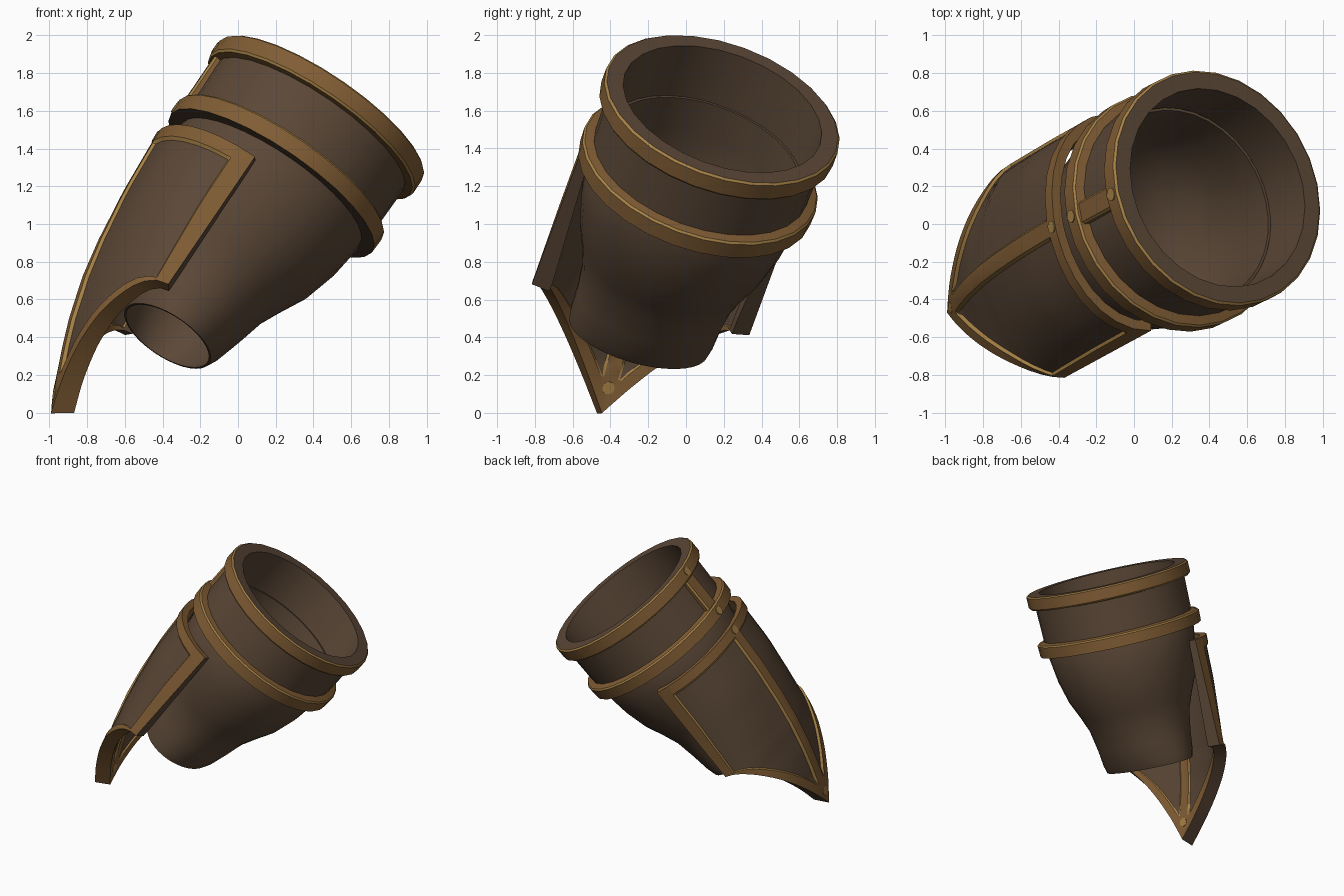
import bpy, bmesh, math
from mathutils import Vector

if "Cube" in bpy.data.objects:
    bpy.data.objects.remove(bpy.data.objects["Cube"])

# Local frame: u = ridge direction, v = sideways, a = tube axis; origin at the rim centre
a = Vector((0.537, 0.292, 0.79)).normalized()
v_ax = a.cross(Vector((-0.82, -0.03, 0.57))).normalized()
u_ax = v_ax.cross(a)
C = Vector((0.443, 0.193, 1.608))


def P(u, v, t):
    return C + u_ax * u + v_ax * v + a * t


def material(name, col):
    m = bpy.data.materials.new(name)
    m.diffuse_color = (*col, 1)
    m.use_nodes = True
    m.node_tree.nodes["Principled BSDF"].inputs["Base Color"].default_value = m.diffuse_color
    return m


MATS = [material("dark_leather", (0.105, 0.064, 0.038)),
        material("bronze_trim", (0.22, 0.11, 0.035)),
        material("worn_gold", (0.38, 0.22, 0.06))]
BROWN, BRONZE, GOLD = 0, 1, 2


def finish(name, bm, angle=35):
    bmesh.ops.remove_doubles(bm, verts=bm.verts, dist=0.0008)
    bmesh.ops.recalc_face_normals(bm, faces=bm.faces)
    me = bpy.data.meshes.new(name)
    bm.to_mesh(me)
    bm.free()
    for m in MATS:
        me.materials.append(m)
    ob = bpy.data.objects.new(name, me)
    bpy.context.collection.objects.link(ob)
    bpy.ops.object.select_all(action='DESELECT')
    ob.select_set(True)
    bpy.context.view_layer.objects.active = ob
    bpy.ops.object.shade_smooth_by_angle(angle=math.radians(angle))
    return ob


def lathe(name, prof, n):
    """Closed profile of (radius u, radius v, t, material of next segment)."""
    bm = bmesh.new()
    rings = []
    for ru, rv, t, _ in prof:
        rings.append([bm.verts.new(P(ru * math.cos(2 * math.pi * i / n),
                                     rv * math.sin(2 * math.pi * i / n), t)) for i in range(n)])
    for k, p in enumerate(prof):
        r0, r1 = rings[k], rings[(k + 1) % len(prof)]
        for i in range(n):
            j = (i + 1) % n
            f = bm.faces.new((r0[i], r0[j], r1[j], r1[i]))
            f.material_index = p[3]
    return finish(name, bm)


# Upper cuff with two raised bands
cuff = [(0.55, 0, BROWN), (0.64, 0, GOLD), (0.652, -0.010, BRONZE), (0.652, -0.098, GOLD),
        (0.642, -0.11, BRONZE), (0.600, -0.115, BROWN), (0.594, -0.385, BRONZE),
        (0.642, -0.395, GOLD), (0.652, -0.406, BRONZE), (0.648, -0.495, BROWN), (0.55, -0.50, BROWN)]
lathe("upper_cuff", [(r, r, t, m) for r, t, m in cuff], 28)

# Lower sleeve, narrowing to a flattened oval
outer = [(0.545, 0.545, -0.33), (0.575, 0.588, -0.53), (0.55, 0.56, -0.72), (0.50, 0.515, -0.90),
         (0.43, 0.46, -1.04), (0.375, 0.42, -1.16), (0.335, 0.40, -1.32), (0.295, 0.395, -1.46),
         (0.265, 0.385, -1.52)]
inner = [(min(ru - 0.012, 0.53), min(rv - 0.012, 0.53), t) for ru, rv, t in reversed(outer)]
lathe("lower_sleeve", [(*p, BROWN) for p in outer + inner], 36)

# Pointed arm plate
RIDGE = [(-0.61, 0.65), (-1.0, 0.625), (-1.3, 0.59), (-1.52, 0.55), (-1.75, 0.485),
         (-1.9, 0.43), (-2.08, 0.355), (-2.24, 0.28)]
T_TOP, T_COR, T_TIP = -0.61, -1.465, -2.24
R_SIDE, A_MAX, SQUASH = 0.602, 1.30, 1.2
V_MAX = R_SIDE


def ridge(t):
    for (t0, r0), (t1, r1) in zip(RIDGE, RIDGE[1:]):
        if t >= t1 - 1e-6:
            return r0 + (r1 - r0) * (t - t0) / (t1 - t0)
    return RIDGE[-1][1]


def ramp(t, t0, t1):
    return min(max((t - t0) / (t1 - t0), 0), 1)


def plate_point(t, ang, depth):
    v = R_SIDE * math.sin(ang * SQUASH)
    f = (math.cos(ang) - math.cos(A_MAX)) / (1 - math.cos(A_MAX))
    k = 0.55 * ramp(t, -1.0, -1.6)                       # more keeled towards the tip
    f = f * (1 - k) + (1 - abs(ang) / A_MAX) * k
    u = 0.17 + (ridge(t) - 0.17) * f
    return P(u - depth * math.cos(ang), v - depth * math.sin(ang),
             t + depth * 0.75 * ramp(t, T_COR, T_TIP))


N_PANEL = 6


def half_columns(t):
    """Angles: ridge strip, gold line, panel, gold line, edge strip."""
    s = 1 - ramp(t, T_COR, T_TIP)
    b = A_MAX if s == 1 else min(math.asin(s) / SQUASH, A_MAX)
    c = min(0.062, b)
    e = max(b - (0.17 if t >= T_COR else 0.12), c)
    g = min(0.02, (e - c) / 2)
    lo, hi = c + g, e - g
    return [0, c] + [lo + (hi - lo) * i / N_PANEL for i in range(N_PANEL + 1)] + [e, b]


rows = [T_TOP, -0.685, -0.70] + [-0.70 - 0.765 * i / 9 for i in range(1, 10)]
rows += [T_COR + (T_TIP - T_COR) * i / 16 for i in (0.3, *range(1, 17))]
bm = bmesh.new()
grids = []
for side in (0, 1):
    grid = []
    for ri, t in enumerate(rows):
        h = half_columns(t)
        line = []
        for k in range(-len(h) + 1, len(h)):
            ang = h[abs(k)] * (1 if k > 0 else -1)
            panel = ri >= 2 and 2 <= abs(k) <= N_PANEL + 2 and h[-2] - h[1] > 0.03
            thick = 0.055 + 0.045 * ramp(t, -0.61, -1.4)
            depth = (0.016 if panel else 0) if side == 0 else thick - (0.01 if panel else 0)
            line.append(bm.verts.new(plate_point(t, ang, depth)))
        grid.append(line)
    grids.append(grid)
    nc = len(grid[0])
    mid = nc // 2
    for r in range(len(rows) - 1):
        for c in range(nc - 1):
            k = min(abs(c - mid), abs(c + 1 - mid))
            h = half_columns(rows[r])
            if r == 0 or k in (0, N_PANEL + 3) or h[-2] - h[1] < 0.03:
                m = BRONZE
            elif k in (1, N_PANEL + 2) or r == 1:
                m = GOLD
            else:
                m = BROWN
            if k == N_PANEL + 3 and side == 1 and rows[r] > T_COR:
                m = BROWN
            f = bm.faces.new((grid[r][c], grid[r][c + 1], grid[r + 1][c + 1], grid[r + 1][c]))
            f.material_index = m
# rim joining outer and inner skins: leather sides, bronze top and lower edges
o, n = grids
border = [(0, c) for c in range(nc)] + [(r, nc - 1) for r in range(1, len(rows))]
border += [(len(rows) - 1, c) for c in range(nc - 2, -1, -1)] + [(r, 0) for r in range(len(rows) - 2, 0, -1)]
for i, (r0, c0) in enumerate(border):
    r1, c1 = border[(i + 1) % len(border)]
    f = bm.faces.new((o[r0][c0], o[r1][c1], n[r1][c1], n[r0][c0]))
    on_side = r0 != r1 and (min(rows[r0], rows[r1]) >= T_COR - 1e-6 or c0 == 0)
    f.material_index = BROWN if on_side else BRONZE
finish("arm_plate", bm, 30)

# Ridge strip on the cuff, with gold bevelled sides
bm = bmesh.new()
prof = [(0.58, -0.062), (0.615, -0.062), (0.628, -0.050), (0.628, 0.050), (0.615, 0.062), (0.58, 0.062)]
ends = [[bm.verts.new(P(u, v, t)) for u, v in prof] for t in (-0.10, -0.40)]
for i in range(5):
    f = bm.faces.new((ends[0][i], ends[0][i + 1], ends[1][i + 1], ends[1][i]))
    f.material_index = (BRONZE, GOLD, BRONZE, GOLD, BRONZE)[i]
for e in ends:
    bm.faces.new(e).material_index = BRONZE
finish("cuff_ridge_strip", bm, 20)


# Gold rivets where the trims meet
def rivet(name, u, t, tilt=0.0):
    bm = bmesh.new()
    d = (u_ax * math.cos(tilt) + a * math.sin(tilt)).normalized()
    w = d.cross(v_ax)
    rings = []
    for off in (-0.012, 0.003):
        rings.append([bm.verts.new(P(u, 0, t) + d * off + 0.034 * (
            v_ax * math.cos(math.pi * i / 6) + w * math.sin(math.pi * i / 6))) for i in range(12)])
    for i in range(12):
        j = (i + 1) % 12
        bm.faces.new((rings[0][i], rings[0][j], rings[1][j], rings[1][i]))
    for r in rings:
        bm.faces.new(r)
    for f in bm.faces:
        f.material_index = GOLD
    finish(name, bm)


rivet("rivet_upper_band", 0.652, -0.055)
rivet("rivet_lower_band", 0.651, -0.452)
rivet("rivet_plate_top", ridge(-0.648) + 0.001, -0.648, -0.06)
rivet("rivet_plate_tip", ridge(-2.14) - 0.003, -2.14, -0.43)
rivet("rivet_plate_tip_inside", ridge(-2.11) - 0.1, -2.04, math.pi - 0.43)
